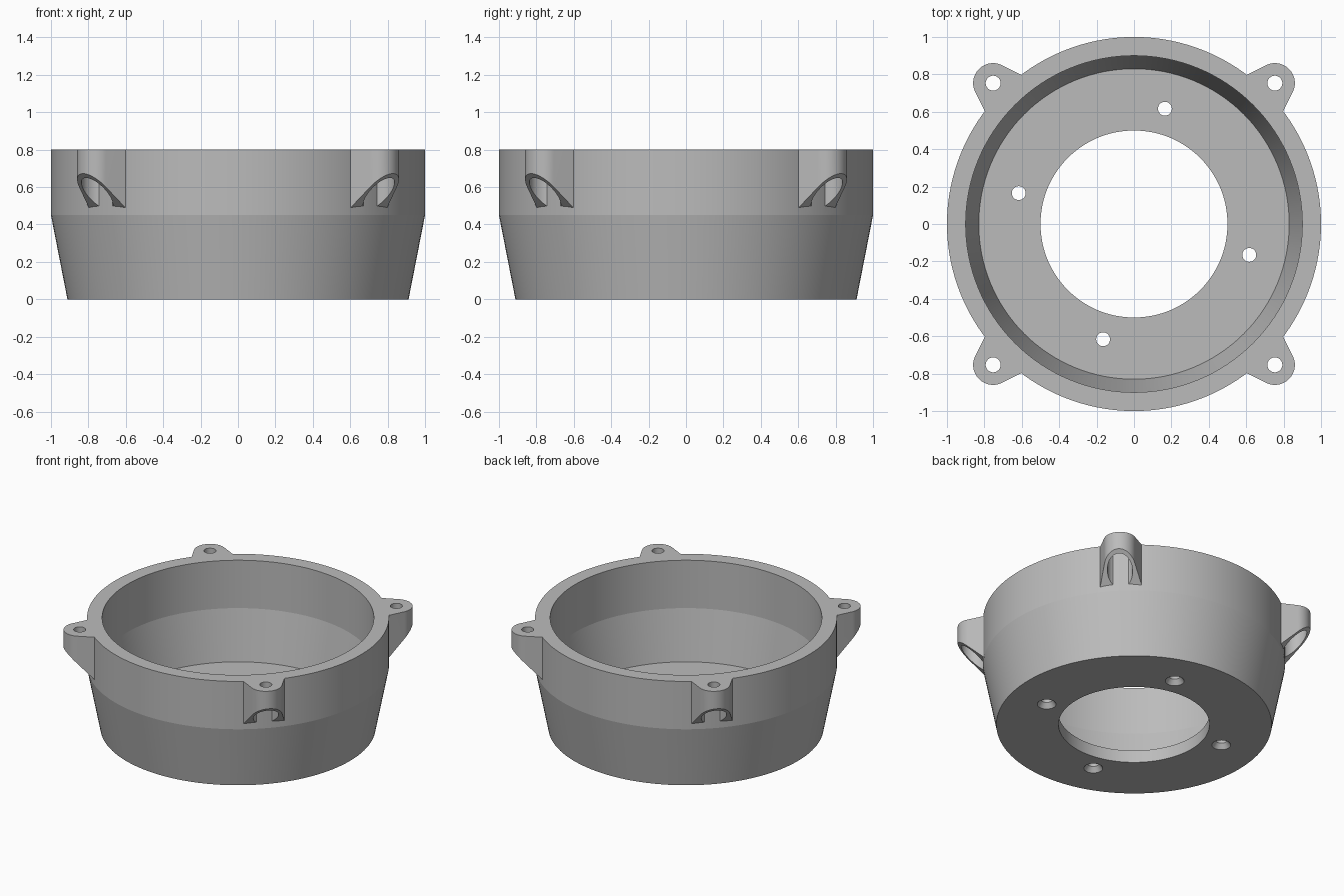
import bpy
import bmesh
from math import radians, cos, sin, pi, acos, atan2, hypot
from mathutils import Matrix, Vector

default = bpy.data.objects.get("Cube")
if default:
    bpy.data.objects.remove(default, do_unlink=True)

# Main sizes
HEIGHT, BREAK, FLOOR = 0.8, 0.45, 0.09
EAR_DIST, EAR_R, EAR_HALF = 1.065, 0.107, 0.138

grey = bpy.data.materials.new("plain grey")
grey.use_nodes = True
colour = (0.5, 0.5, 0.5, 1)
grey.diffuse_color = colour
grey.node_tree.nodes["Principled BSDF"].inputs["Base Color"].default_value = colour


def make_object(name, bm):
    bmesh.ops.recalc_face_normals(bm, faces=bm.faces)
    mesh = bpy.data.meshes.new(name)
    bm.to_mesh(mesh)
    bm.free()
    mesh.materials.append(grey)
    obj = bpy.data.objects.new(name, mesh)
    bpy.context.collection.objects.link(obj)
    return obj


def lathe(name, profile, segments, centre=(0, 0)):
    """Revolve a closed (radius, height) profile about a vertical axis."""
    bm = bmesh.new()
    rings = []
    for i in range(segments):
        a = 2 * pi * i / segments
        rings.append([bm.verts.new((centre[0] + r * cos(a), centre[1] + r * sin(a), z))
                      for r, z in profile])
    n = len(profile)
    for i, ring in enumerate(rings):
        after = rings[(i + 1) % segments]
        for j in range(n):
            k = (j + 1) % n
            bm.faces.new((ring[j], after[j], after[k], ring[k]))
    return make_object(name, bm)


def cylinder(name, r_low, r_high, z_low, z_high, centre, segments=48):
    bm = bmesh.new()
    place = Matrix.Translation((centre[0], centre[1], (z_low + z_high) / 2))
    bmesh.ops.create_cone(bm, cap_ends=True, segments=segments, radius1=r_low,
                          radius2=r_high, depth=z_high - z_low, matrix=place)
    return make_object(name, bm)


def combine(target, tool, operation):
    """Apply a boolean and discard the tool."""
    mod = target.modifiers.new("combine", 'BOOLEAN')
    mod.operation = operation
    mod.solver = 'EXACT'
    mod.object = tool
    bpy.context.view_layer.objects.active = target
    bpy.ops.object.modifier_apply(modifier=mod.name)
    bpy.data.objects.remove(tool, do_unlink=True)


def make_ear(angle):
    """Rounded mounting ear with a sloped underside and screw pocket."""
    px, py = 0.99, EAR_HALF
    dx = px - EAR_DIST
    tangent = atan2(py, dx) - acos(EAR_R / hypot(dx, py))
    steps = 28
    outline = [(0.95, py), (px, py)]
    for i in range(steps + 1):
        a = tangent * (1 - 2 * i / steps)
        outline.append((EAR_DIST + EAR_R * cos(a), EAR_R * sin(a)))
    outline += [(px, -py), (0.95, -py)]

    bm = bmesh.new()
    top = bm.faces.new([bm.verts.new((x, y, HEIGHT)) for x, y in outline])
    low = bmesh.ops.extrude_face_region(bm, geom=[top], use_keep_orig=True)
    bmesh.ops.translate(bm, vec=(0, 0, -0.5),
                        verts=[v for v in low["geom"] if isinstance(v, bmesh.types.BMVert)])
    # 45 degree underside
    cut = bmesh.ops.bisect_plane(bm, geom=bm.verts[:] + bm.edges[:] + bm.faces[:],
                                 plane_co=(0.99, 0, 0.49), plane_no=Vector((1, 0, -1)),
                                 clear_outer=True)
    bmesh.ops.edgeloop_fill(bm, edges=[e for e in cut["geom_cut"]
                                       if isinstance(e, bmesh.types.BMEdge)])
    ear = make_object("mounting_ear", bm)
    centre = (EAR_DIST, 0)
    combine(ear, cylinder("pocket", 0.084, 0.084, 0.2, 0.74, centre, 64), 'DIFFERENCE')
    combine(ear, cylinder("screw_hole", 0.04, 0.04, 0.6, 0.9, centre), 'DIFFERENCE')
    ear.data.transform(Matrix.Rotation(angle, 4, 'Z'))
    return ear


# Bowl with tapered lower wall and open floor
housing = lathe("housing", [(0.5, 0), (0.912, 0), (1, BREAK), (1, HEIGHT),
                            (0.9, HEIGHT), (0.9, BREAK), (0.83, FLOOR), (0.5, FLOOR)], 128)

# Four ears and four countersunk floor holes
for quarter in range(4):
    turn = quarter * pi / 2
    combine(housing, make_ear(turn + pi / 4), 'UNION')
    a = turn + radians(75)
    spot = (0.638 * cos(a), 0.638 * sin(a))
    combine(housing, cylinder("floor_hole", 0.037, 0.037, -0.1, 0.2, spot), 'DIFFERENCE')
    combine(housing, cylinder("countersink", 0.07, 0.037, -0.01, 0.035, spot), 'DIFFERENCE')

# Smooth walls, crisp edges
bpy.ops.object.select_all(action='DESELECT')
housing.select_set(True)
bpy.context.view_layer.objects.active = housing
bpy.ops.object.shade_smooth_by_angle(angle=radians(10))
